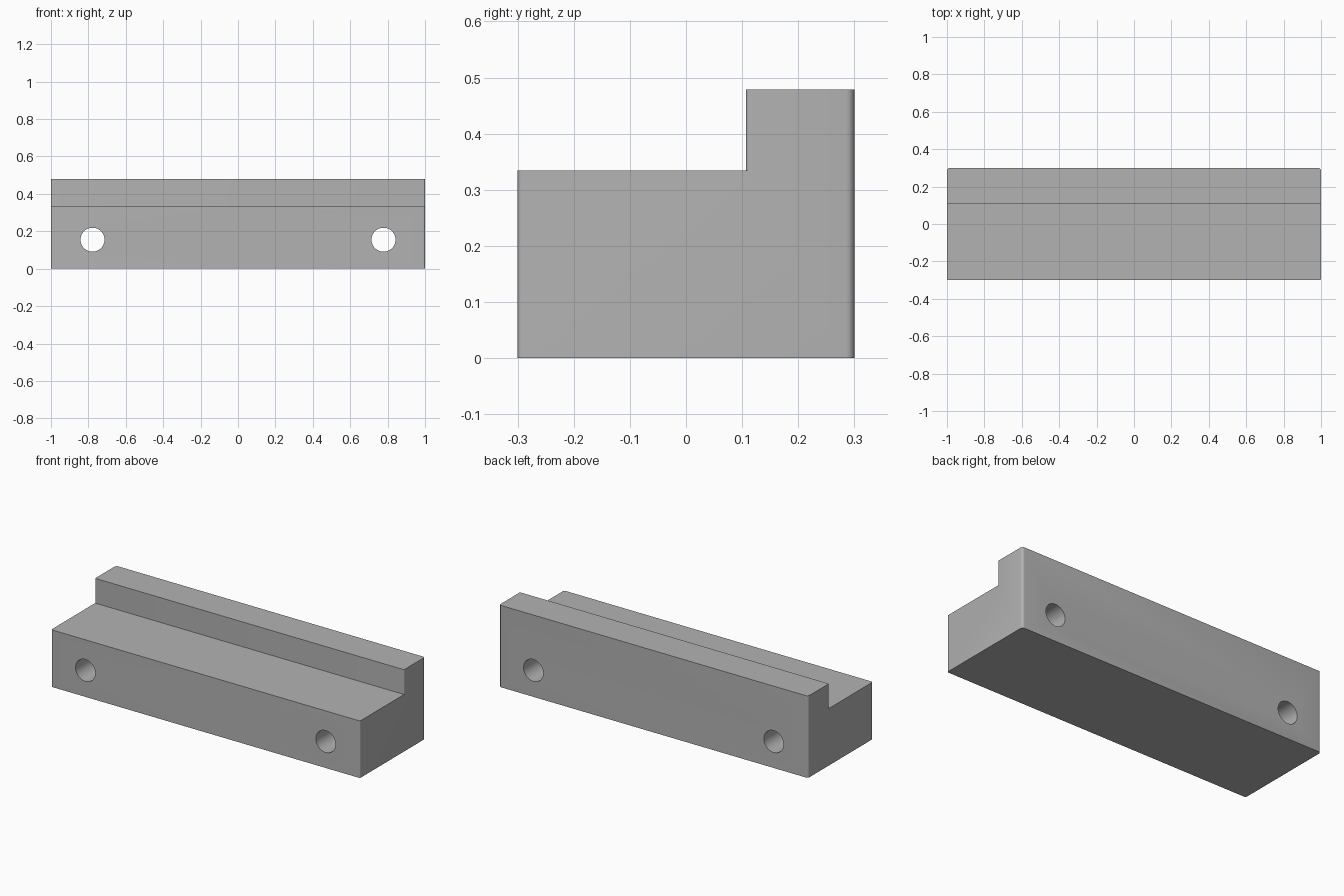
import bpy
import bmesh
from math import cos, sin, pi, radians
from mathutils import Matrix

cube = bpy.data.objects.get("Cube")
if cube:
    bpy.data.objects.remove(cube, do_unlink=True)

HALF_X, HALF_Y = 1.0, 0.30
HEIGHT, LEDGE_Z, STEP_Y = 0.479, 0.334, 0.107
BACK_R, FRONT_R, STEP_R = 0.015, 0.009, 0.007
HOLE_X, HOLE_Z, HOLE_R = 0.778, 0.155, 0.064

grey = bpy.data.materials.new("plain grey")
grey.use_nodes = True
colour = (0.45, 0.45, 0.45, 1)
grey.diffuse_color = colour
grey.node_tree.nodes["Principled BSDF"].inputs["Base Color"].default_value = colour


def arc(cx, cy, r, start, steps=6):
    """Quarter circle, counter-clockwise from the start angle in degrees."""
    angles = [radians(start) + pi / 2 * i / steps for i in range(steps + 1)]
    return [(cx + r * cos(a), cy + r * sin(a)) for a in angles]


def mesh_object(name, bm):
    bmesh.ops.recalc_face_normals(bm, faces=bm.faces)
    mesh = bpy.data.meshes.new(name)
    bm.to_mesh(mesh)
    bm.free()
    mesh.materials.append(grey)
    obj = bpy.data.objects.new(name, mesh)
    bpy.context.collection.objects.link(obj)
    return obj


def prism(name, outline, z0, z1):
    bm = bmesh.new()
    face = bm.faces.new([bm.verts.new((x, y, z0)) for x, y in outline])
    top = bmesh.ops.extrude_face_region(bm, geom=[face])["geom"]
    verts = [v for v in top if isinstance(v, bmesh.types.BMVert)]
    bmesh.ops.translate(bm, verts=verts, vec=(0, 0, z1 - z0))
    return mesh_object(name, bm)


def cut(target, cutter):
    mod = target.modifiers.new(cutter.name, "BOOLEAN")
    mod.operation = "DIFFERENCE"
    mod.solver = "EXACT"
    mod.object = cutter
    bpy.context.view_layer.objects.active = target
    bpy.ops.object.modifier_apply(modifier=mod.name)
    bpy.data.objects.remove(cutter, do_unlink=True)


# Block with rounded upright corners
bx, by = HALF_X - BACK_R, HALF_Y - BACK_R
fx, fy = HALF_X - FRONT_R, HALF_Y - FRONT_R
block = prism("stepped_block",
              arc(bx, by, BACK_R, 0) + arc(-bx, by, BACK_R, 90)
              + arc(-fx, -fy, FRONT_R, 180) + arc(fx, -fy, FRONT_R, 270),
              0, HEIGHT)

# Ledge cut, leaving a back rail with small rounded ends
sx, sy = HALF_X - STEP_R, STEP_Y + STEP_R
rail_front = arc(-sx, sy, STEP_R, 180) + arc(sx, sy, STEP_R, 270)
cut(block, prism("ledge_cutter",
                 [(-1.1, -0.5), (-1.1, sy)] + rail_front + [(1.1, sy), (1.1, -0.5)],
                 LEDGE_Z, HEIGHT + 0.1))

# Two mounting holes from front to back
for side in (-1, 1):
    bm = bmesh.new()
    place = Matrix.Translation((side * HOLE_X, 0, HOLE_Z)) @ Matrix.Rotation(pi / 2, 4, "X")
    bmesh.ops.create_cone(bm, cap_ends=True, segments=48, radius1=HOLE_R,
                          radius2=HOLE_R, depth=1, matrix=place)
    cut(block, mesh_object("hole_cutter", bm))

# Smooth fillets and bores, crisp edges
bpy.ops.object.select_all(action="DESELECT")
block.select_set(True)
bpy.context.view_layer.objects.active = block
bpy.ops.object.shade_smooth_by_angle(angle=radians(30))
